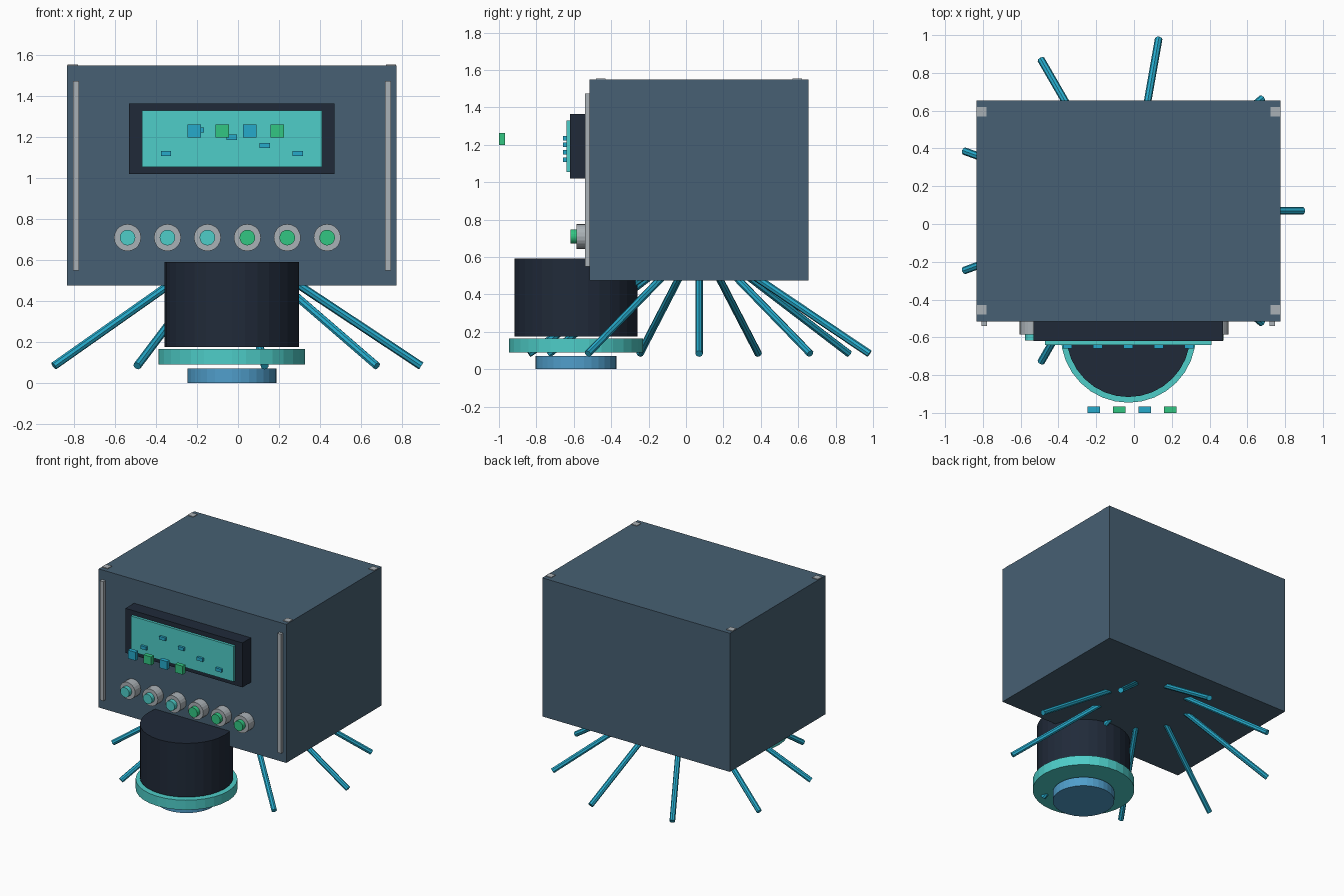
import bpy
from math import cos, sin, radians
from mathutils import Vector

if "Cube" in bpy.data.objects:
    bpy.data.objects.remove(bpy.data.objects["Cube"], do_unlink=True)


def material(name, r, g, b):
    """Flat material from display (sRGB) values, stored as linear."""
    lin = [((c / 255 + 0.055) / 1.055) ** 2.4 for c in (r, g, b)] + [1.0]
    m = bpy.data.materials.new(name)
    m.use_nodes = True
    m.diffuse_color = lin
    m.node_tree.nodes["Principled BSDF"].inputs["Base Color"].default_value = lin
    return m


SLATE = material("slate blue", 71, 96, 115)
DARK = material("dark navy", 32, 42, 57)
TEAL = material("bright teal", 78, 205, 200)
CYAN = material("cyan blue", 38, 170, 203)
SKY = material("sky blue", 80, 158, 203)
GREEN = material("green", 50, 198, 130)
GREY = material("light grey", 170, 177, 182)

CX, CY = -0.03, 0.07      # cabinet centre
FRONT = -0.515            # cabinet front plane
BOTTOM, TOP = 0.475, 1.55


def finish(name, mat):
    ob = bpy.context.object
    ob.name = name
    ob.data.materials.append(mat)
    return ob


def box(name, mat, lo, hi):
    lo, hi = Vector(lo), Vector(hi)
    bpy.ops.mesh.primitive_cube_add(size=1, location=(lo + hi) / 2)
    bpy.context.object.scale = hi - lo
    bpy.ops.object.transform_apply(location=False, rotation=False, scale=True)
    return finish(name, mat)


def rod(name, mat, start, end, radius, sides):
    start, end = Vector(start), Vector(end)
    axis = end - start
    bpy.ops.mesh.primitive_cylinder_add(
        vertices=sides, radius=radius, depth=axis.length,
        location=(start + end) / 2,
        rotation=axis.to_track_quat('Z', 'Y').to_euler())
    return finish(name, mat)


# Cabinet
box("cabinet", SLATE, (CX - 0.805, FRONT, BOTTOM), (CX + 0.805, 0.655, TOP))

# Front rails and top corner pads
for side, sx in (("right", -1), ("left", 1)):
    x = CX + sx * 0.762
    box(f"{side}_front_rail", GREY, (x - 0.015, -0.54, 0.55), (x + 0.015, FRONT, 1.475))
    for end, sy in (("front", -1), ("back", 1)):
        px, py = CX + sx * 0.777, CY + sy * 0.525
        box(f"{end}_{side}_corner_pad", GREY,
            (px - 0.025, py - 0.025, TOP - 0.02), (px + 0.025, py + 0.025, TOP + 0.005))

# Display with its bezel and small raised marks
box("display_bezel", DARK, (CX - 0.502, -0.62, 1.02), (CX + 0.502, FRONT, 1.365))
box("display_screen", TEAL, (CX - 0.44, -0.64, 1.055), (CX + 0.44, -0.61, 1.33))
for i, z in enumerate((1.12, 1.235, 1.2, 1.16, 1.12)):
    x = CX + (i - 2) * 0.161
    box(f"screen_mark_{i + 1}", CYAN,
        (x - 0.025, -0.658, z - 0.0125), (x + 0.025, -0.63, z + 0.0125))

# Floating blocks in front of the display
for i in range(4):
    x = -0.01 + (i - 1.5) * 0.135
    box(f"floating_block_{i + 1}", GREEN if i % 2 else CYAN,
        (x - 0.033, -1.0, 1.198), (x + 0.033, -0.967, 1.263))

# Row of knobs
for i in range(6):
    x, z = -0.052 + (i - 2.5) * 0.195, 0.71
    rod(f"knob_base_{i + 1}", GREY, (x, -0.505, z), (x, -0.585, z), 0.066, 20)
    rod(f"knob_cap_{i + 1}", GREEN if i > 2 else TEAL,
        (x, -0.58, z), (x, -0.618, z), 0.038, 20)

# Drum below the front edge, with collar and foot
DY = -0.588
for name, mat, z0, z1, r in (("drum", DARK, 0.175, 0.592, 0.328),
                             ("drum_collar", TEAL, 0.09, 0.165, 0.358),
                             ("drum_foot", SKY, 0.0, 0.07, 0.217)):
    rod(name, mat, (CX, DY, z0), (CX, DY, z1), r, 32)

# Nine splayed legs
for i in range(9):
    a = radians(40 * i)
    d = Vector((cos(a), sin(a), 0))
    hub = Vector((CX, CY, 0))
    rod(f"leg_{i + 1}", CYAN, hub + d * 0.26 + Vector((0, 0, 0.523)),
        hub + d * 0.925 + Vector((0, 0, 0.083)), 0.02, 8)
